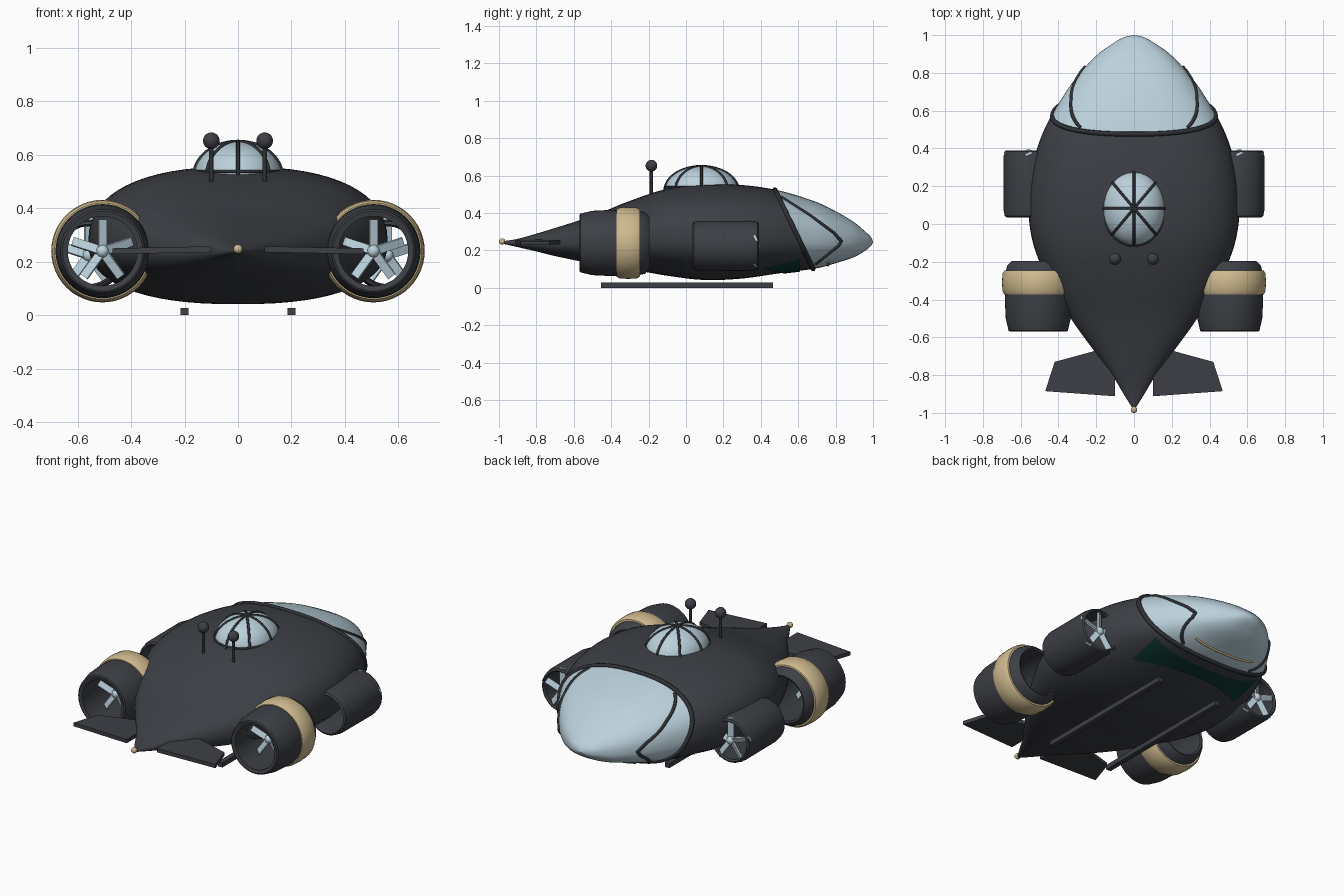
import bpy, bmesh, math
from mathutils import Vector, Matrix

old = bpy.data.objects.get("Cube")
if old:
    bpy.data.objects.remove(old, do_unlink=True)


def material(name, rgb):
    m = bpy.data.materials.new(name)
    m.use_nodes = True
    m.diffuse_color = (*rgb, 1)
    m.node_tree.nodes["Principled BSDF"].inputs["Base Color"].default_value = (*rgb, 1)
    return m


DARK = material("charcoal paint", (0.046, 0.05, 0.06))
TRIM = material("dark trim", (0.028, 0.03, 0.036))
GLASS = material("pale blue glass", (0.5, 0.64, 0.72))
TAN = material("sand metal", (0.62, 0.49, 0.27))
GREEN = material("deep green", (0.004, 0.04, 0.036))


def finish(name, bm, *mats):
    bmesh.ops.recalc_face_normals(bm, faces=bm.faces)
    me = bpy.data.meshes.new(name)
    bm.to_mesh(me)
    bm.free()
    for m in mats:
        me.materials.append(m)
    me.shade_smooth()
    me.set_sharp_from_angle(angle=math.radians(35))
    ob = bpy.data.objects.new(name, me)
    bpy.context.collection.objects.link(ob)
    return ob


def tube(name, points, radius, mat, cyclic=False):
    cu = bpy.data.curves.new(name, "CURVE")
    cu.dimensions = "3D"
    cu.bevel_depth = radius
    cu.bevel_resolution = 2
    cu.use_fill_caps = True
    sp = cu.splines.new("POLY")
    sp.points.add(len(points) - 1)
    for p, co in zip(sp.points, points):
        p.co = (*co, 1)
    sp.use_cyclic_u = cyclic
    cu.materials.append(mat)
    ob = bpy.data.objects.new(name, cu)
    bpy.context.collection.objects.link(ob)


def ball(name, center, radius, mat, scale=(1, 1, 1)):
    bm = bmesh.new()
    bmesh.ops.create_uvsphere(bm, u_segments=32, v_segments=20, radius=radius,
                              matrix=Matrix.Translation(center) @ Matrix.Diagonal((*scale, 1)))
    return finish(name, bm, mat)


def box(bm, size, matrix):
    bmesh.ops.create_cube(bm, size=1, matrix=matrix @ Matrix.Diagonal((*size, 1)))


def lathe(name, profile, center, mat, steps=48):
    # closed (radius, y) profile turned about the y axis
    bm = bmesh.new()
    rings = []
    for i in range(steps):
        a = math.tau * i / steps
        rings.append([bm.verts.new((center[0] + r * math.cos(a), y, center[1] + r * math.sin(a)))
                      for r, y in profile])
    n = len(profile)
    for i in range(steps):
        a, b = rings[i], rings[(i + 1) % steps]
        for j in range(n):
            bm.faces.new((a[j], a[(j + 1) % n], b[(j + 1) % n], b[j]))
    return finish(name, bm, mat)


# Hull stations: y, half width, top, bottom
HULL = [(-.975, .008, .25, .235), (-.9, .055, .262, .218), (-.8, .115, .29, .195),
        (-.7, .19, .32, .17), (-.5, .335, .385, .13), (-.3, .455, .465, .1),
        (-.1, .535, .53, .065), (.1, .56, .555, .042), (.3, .54, .55, .05),
        (.5, .475, .52, .078), (.7, .36, .458, .105), (.8, .285, .41, .132),
        (.9, .19, .35, .165), (.96, .105, .3, .2), (.99, .05, .27, .225), (1, .003, .247, .244)]


def slope(i, k):
    a, b = HULL[max(i - 1, 0)], HULL[min(i + 1, len(HULL) - 1)]
    return (b[k] - a[k]) / (b[0] - a[0])


def station(y):
    # smooth half width, top, bottom and waist height at y
    y = min(max(y, HULL[0][0]), HULL[-1][0])
    i = max(j for j in range(len(HULL) - 1) if HULL[j][0] <= y)
    a, b = HULL[i], HULL[i + 1]
    h = b[0] - a[0]
    t = (y - a[0]) / h
    w, top, bot = [(2*t**3 - 3*t*t + 1) * a[k] + (t**3 - 2*t*t + t) * h * slope(i, k)
                   + (3*t*t - 2*t**3) * b[k] + (t**3 - t*t) * h * slope(i + 1, k) for k in (1, 2, 3)]
    return w, top, bot, bot + (top - bot) * .45


POWER = 2.4


def section(y, ang):
    w, top, bot, mid = station(y)
    c, s = math.cos(ang), math.sin(ang)
    x = math.copysign(abs(c) ** (2 / POWER), c) * w
    z = math.copysign(abs(s) ** (2 / POWER), s) * (top - mid if s > 0 else mid - bot)
    return Vector((x, y, mid + z))


def side_point(y, z):
    w, top, bot, mid = station(y)
    t = min(abs(z - mid) / (top - mid if z > mid else mid - bot), 1)
    return Vector((w * (1 - t ** POWER) ** (1 / POWER), y, z))


def belly(x, y):
    w, top, bot, mid = station(y)
    return mid - (mid - bot) * max(1 - (abs(x) / w) ** POWER, 0) ** (1 / POWER)


# Hull, split by a slanted plane into painted body and glass nose
LEAN, RIM_Y = .48, .728
bm = bmesh.new()
rows = []
for i in range(73):
    y = .0125 - .9875 * math.cos(math.pi * i / 72)
    rows.append([bm.verts.new(section(y, math.tau * j / 64)) for j in range(64)])
for a, b in zip(rows, rows[1:]):
    for j in range(64):
        bm.faces.new((a[j], a[(j + 1) % 64], b[(j + 1) % 64], b[j]))
bm.faces.new(rows[0])
bm.faces.new(rows[-1])
bmesh.ops.bisect_plane(bm, geom=bm.verts[:] + bm.edges[:] + bm.faces[:],
                       plane_co=(0, RIM_Y, 0), plane_no=(0, 1, LEAN))
for f in bm.faces:
    c = f.calc_center_median()
    f.material_index = int(c.y + LEAN * c.z > RIM_Y)
finish("hull", bm, DARK, GLASS)

# Nose glass rim
rim = []
for j in range(80):
    y = .55
    for _ in range(25):
        y = (y + RIM_Y - LEAN * section(y, math.tau * j / 80).z) / 2
    rim.append(section(y, math.tau * j / 80))
tube("nose_rim", rim, .013, TRIM, True)

# Side window frames on the nose
corners = [(.51, .485), (.66, .39), (.79, .295), (.83, .25), (.815, .225), (.675, .115)]
path = [side_point(a[0] + (b[0] - a[0]) * t / 8, a[1] + (b[1] - a[1]) * t / 8)
        for a, b in zip(corners, corners[1:]) for t in range(8)]
for side, tag in ((1, "left"), (-1, "right")):
    tube(tag + "_window_frame", [(p.x * side, p.y, p.z) for p in path], .009, TRIM)

# Green belly panel and sand bar under the nose
bm = bmesh.new()
strips = []
for i in range(25):
    x = -.36 + .03 * i
    y0 = .53 - .9 * x * x
    ys = [y0 + (.61 - y0) * k / 5 for k in range(6)]
    strips.append([bm.verts.new((x, y, belly(x, y) - .005)) for y in ys])
for a, b in zip(strips, strips[1:]):
    for k in range(5):
        bm.faces.new((a[k], a[k + 1], b[k + 1], b[k]))
finish("belly_panel", bm, GREEN)
tube("nose_bar", [(.02 * i, .76, belly(.02 * i, .76)) for i in range(-10, 11)], .006, TAN)

# Roof dome with ribs
DOME = Vector((0, .083, .52))
RX, RY, RZ = .165, .197, .13
ball("dome", DOME, 1, GLASS, (RX, RY, RZ))
for k in range(4):
    a = math.pi * k / 4
    tube("dome_rib", [DOME + Vector((RX * math.cos(a) * math.cos(t), RY * math.sin(a) * math.cos(t),
                                     RZ * math.sin(t)))
                      for t in [math.pi * i / 24 for i in range(25)]], .007, TRIM)
tube("dome_rim", [(RX * math.cos(t), DOME.y + RY * math.sin(t), .538)
                  for t in [math.tau * i / 48 for i in range(48)]], .006, TRIM, True)


def fan(name, x, y, z, radius):
    bm = bmesh.new()
    place = Matrix.Translation((x, y, z))
    bmesh.ops.create_uvsphere(bm, u_segments=16, v_segments=10, radius=.024, matrix=place)
    for k in range(5):
        turn = Matrix.Rotation(math.tau * k / 5, 4, "Y")
        pitch = Matrix.Rotation(math.radians(25), 4, "Z")
        box(bm, (.034, .01, radius), place @ turn @ Matrix.Translation((0, 0, radius / 2)) @ pitch)
    finish(name, bm, GLASS)


for side, tag in ((1, "left_"), (-1, "right_")):
    # Rear ducted engine
    x, z = .507 * side, .24
    lathe(tag + "engine_duct", [(.14, -.195), (.165, -.22), (.175, -.27), (.176, -.42), (.172, -.5),
                                (.157, -.565), (.15, -.57), (.13, -.565), (.137, -.4), (.13, -.2)],
          (x, z), DARK)
    lathe(tag + "engine_band", [(.16, -.245), (.18, -.247), (.189, -.262), (.192, -.31),
                                (.189, -.355), (.18, -.372), (.16, -.374)], (x, z), TAN)
    fan(tag + "engine_fan", x, -.43, z, .118)
    # Forward ducted pod
    x, z = .558 * side, .225
    lathe(tag + "pod_duct", [(.115, .035), (.126, .042), (.133, .075), (.134, .35), (.128, .383),
                             (.118, .39), (.11, .38), (.108, .06)], (x, z), DARK)
    fan(tag + "pod_fan", x, .372, z, .132)
    # Tail fin
    outline = [(.1, -.74), (.2, -.67), (.42, -.73), (.47, -.885), (.1, -.912)]
    bm = bmesh.new()
    low, high = [[bm.verts.new((px * side, py, .25 - .02 * px + dz)) for px, py in outline]
                 for dz in (-.012, .01)]
    bm.faces.new(low)
    bm.faces.new(high)
    for i in range(5):
        j = (i + 1) % 5
        bm.faces.new((low[i], low[j], high[j], high[i]))
    finish(tag + "tail_fin", bm, DARK)
    # Skid and antenna
    bm = bmesh.new()
    box(bm, (.03, .92, .028), Matrix.Translation((.2 * side, .005, .014)))
    finish(tag + "skid", bm, DARK)
    tube(tag + "antenna_stem", [(.1 * side, -.185, .48), (.1 * side, -.185, .64)], .009, TRIM)
    ball(tag + "antenna_ball", (.1 * side, -.185, .653), .031, DARK)

ball("tail_light", (0, -.983, .248), .017, TAN)
